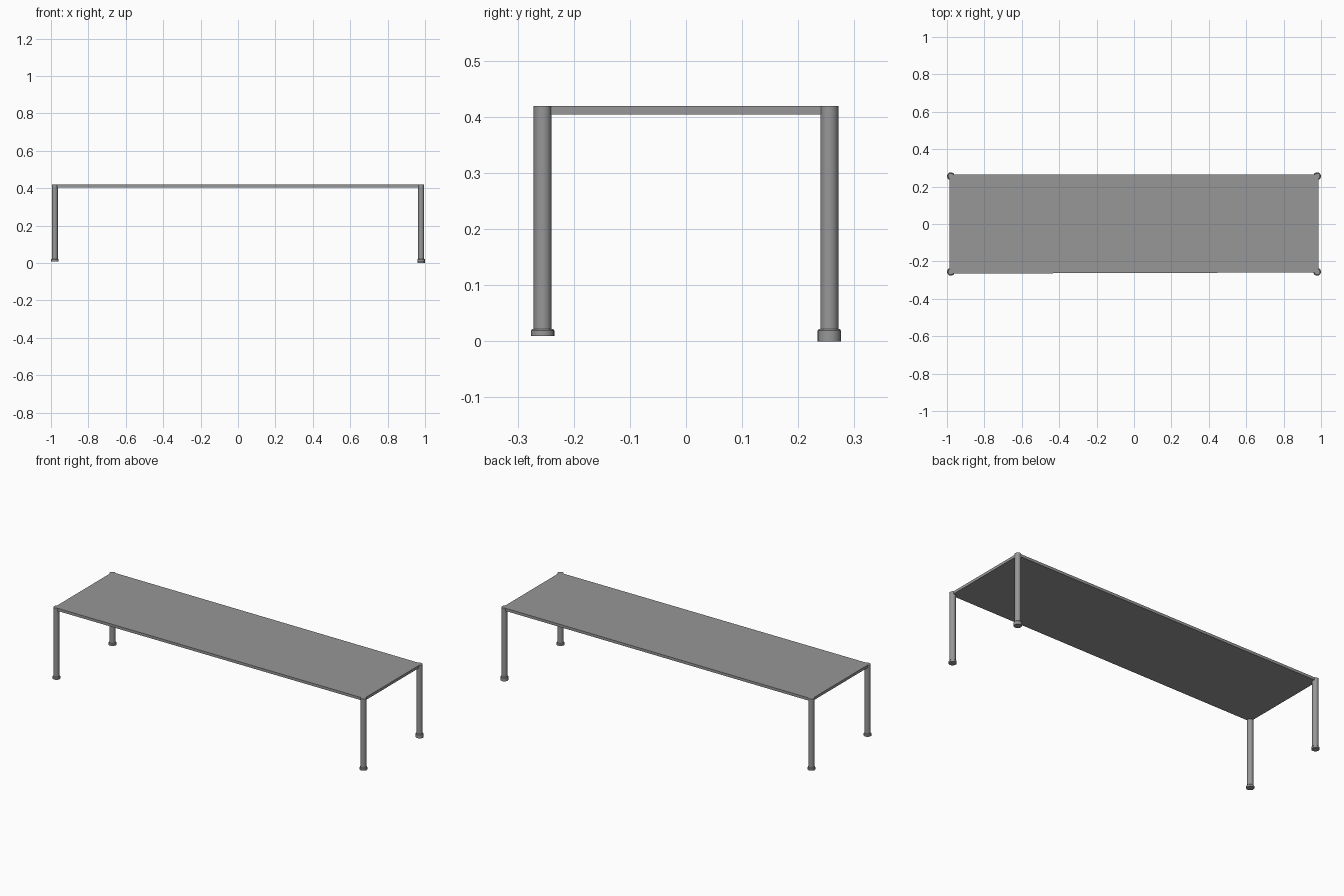
import bpy, bmesh, math

if "Cube" in bpy.data.objects:
    bpy.data.objects.remove(bpy.data.objects["Cube"])

LEG_X, LEG_Y = 0.9793, 0.2555
TOP = 0.42
SLAB_BOTTOM = 0.404

# Dark grey finish shared by all parts
grey = bpy.data.materials.new("dark_grey")
grey.diffuse_color = (0.31, 0.31, 0.31, 1.0)
grey.use_nodes = True
grey.node_tree.nodes["Principled BSDF"].inputs["Base Color"].default_value = grey.diffuse_color


def make_object(name, bm):
    bmesh.ops.recalc_face_normals(bm, faces=bm.faces)
    mesh = bpy.data.meshes.new(name)
    bm.to_mesh(mesh)
    bm.free()
    mesh.materials.append(grey)
    obj = bpy.data.objects.new(name, mesh)
    bpy.context.collection.objects.link(obj)
    return obj


def lathe(name, profile, x, y, sides=32):
    """Turn a (radius, z) profile around a vertical axis at x, y and cap it."""
    bm = bmesh.new()
    rings = []
    for r, z in profile:
        rings.append([bm.verts.new((x + r * math.cos(2 * math.pi * i / sides),
                                    y + r * math.sin(2 * math.pi * i / sides), z))
                      for i in range(sides)])
    for a, b in zip(rings, rings[1:]):
        for i in range(sides):
            j = (i + 1) % sides
            bm.faces.new((a[i], a[j], b[j], b[i]))
    bm.faces.new(rings[0])
    bm.faces.new(rings[-1])
    obj = make_object(name, bm)
    bpy.ops.object.select_all(action='DESELECT')
    obj.select_set(True)
    bpy.context.view_layer.objects.active = obj
    bpy.ops.object.shade_smooth_by_angle(angle=math.radians(30))


# Thin table top, its front edge running very slightly off square
bm = bmesh.new()
corners = [(-0.987, -0.265), (0.986, -0.259), (0.986, 0.265), (-0.987, 0.265)]
face = bm.faces.new([bm.verts.new((x, y, SLAB_BOTTOM)) for x, y in corners])
extruded = bmesh.ops.extrude_face_region(bm, geom=[face], use_keep_orig=True)
for v in extruded["geom"]:
    if isinstance(v, bmesh.types.BMVert):
        v.co.z = TOP - 0.0005
make_object("table_top", bm)

# Round legs with levelling feet; only the back right foot is screwed out
for side, sx in (("left", -1), ("right", 1)):
    for end, sy in (("front", -1), ("back", 1)):
        x, y = sx * LEG_X, sy * LEG_Y
        low = 0.0 if (sx, sy) == (1, 1) else 0.009
        lathe(f"{end}_{side}_leg", [(0.016, 0.018), (0.016, TOP - 0.0003)], x, y)
        lathe(f"{end}_{side}_foot",
              [(0.0207, low), (0.0207, 0.0190), (0.0185, 0.022)], x, y)
